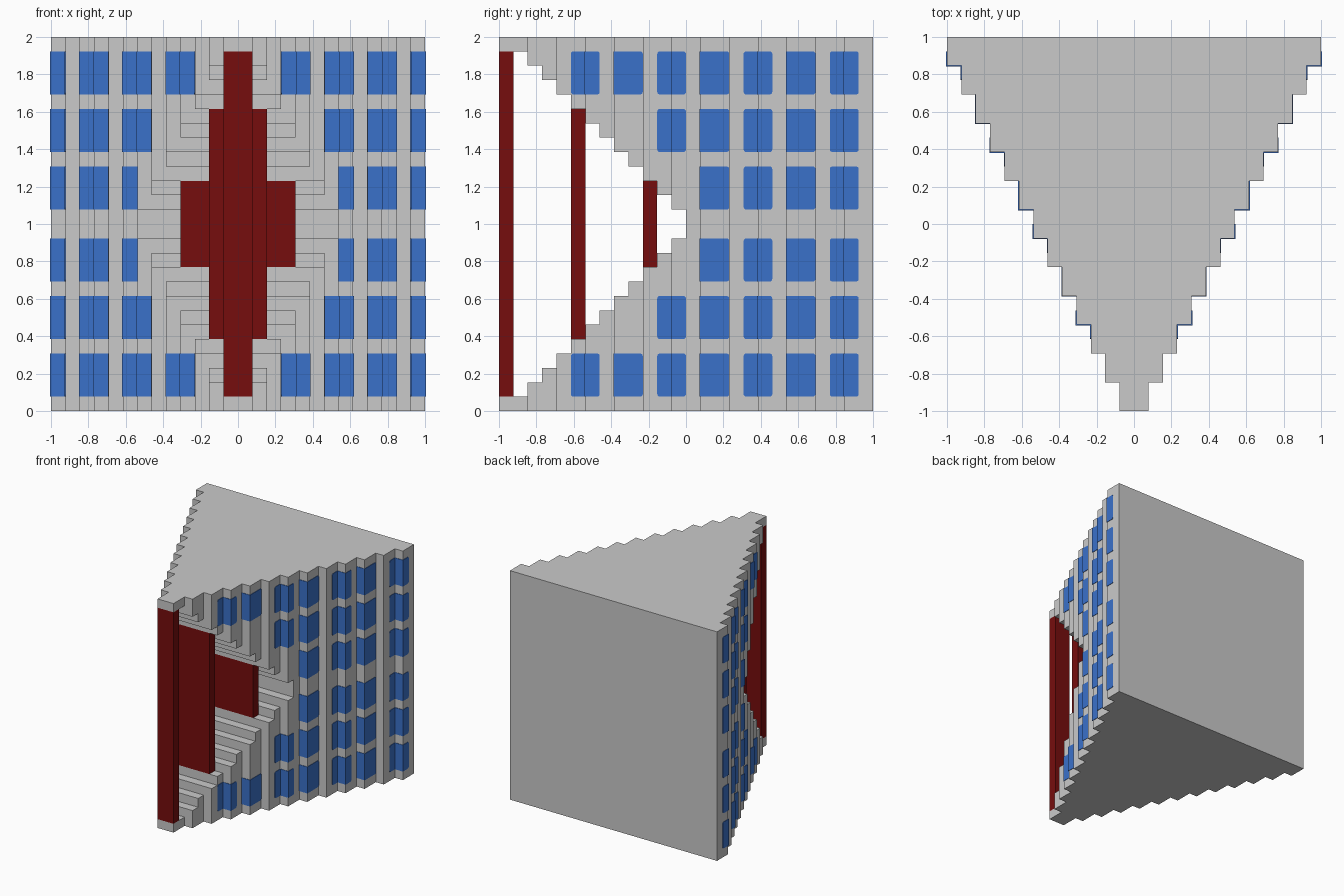
import bpy, bmesh, math
from mathutils import Vector

if "Cube" in bpy.data.objects:
    bpy.data.objects.remove(bpy.data.objects["Cube"])

U = 2 / 26          # grid module: the whole block is 26 modules
E = 0.004           # thickness of the window plates


def material(name, rgb):
    m = bpy.data.materials.new(name)
    m.diffuse_color = (*rgb, 1)
    m.use_nodes = True
    m.node_tree.nodes["Principled BSDF"].inputs["Base Color"].default_value = m.diffuse_color
    return m


GREY = material("concrete grey", (0.59, 0.59, 0.59))
BLUE = material("window blue", (0.042, 0.165, 0.59))
RED = material("dark red", (0.18, 0.004, 0.004))


def to_object(name, bm, mat):
    bmesh.ops.recalc_face_normals(bm, faces=bm.faces)
    me = bpy.data.meshes.new(name)
    bm.to_mesh(me)
    bm.free()
    me.materials.append(mat)
    ob = bpy.data.objects.new(name, me)
    bpy.context.collection.objects.link(ob)
    return ob


def prism(bm, points, offset):
    """Extrude a closed 3D outline along an offset vector."""
    face = bm.faces.new([bm.verts.new(p) for p in points])
    ext = bmesh.ops.extrude_face_region(bm, geom=[face])["geom"]
    bmesh.ops.translate(bm, vec=Vector(offset),
                        verts=[g for g in ext if isinstance(g, bmesh.types.BMVert)])


# Tower body: stepped triangular plan, 13 steps of two modules depth
bm = bmesh.new()
right = []
for k in range(1, 14):
    right += [(k * U, (2 * k - 15) * U), (k * U, (2 * k - 13) * U)]
plan = right + [(-x, y) for x, y in reversed(right)]
prism(bm, [(x, y, 0) for x, y in plan], (0, 0, 2))
body = to_object("tower_body", bm, GREY)

# Stepped V notch cut through the front half
bm = bmesh.new()
upper = [(-14 * U, 12 * U)]
for j in range(1, 13):
    y0 = -14 if j == 1 else j - 13
    if j > 1:
        upper.append((y0 * U, (13 - j) * U))
    upper.append(((j - 12) * U, (13 - j) * U))
profile = upper + [(y, -z) for y, z in reversed(upper)]
prism(bm, [(-1.2, y, 1 + z) for y, z in profile], (2.4, 0, 0))
cutter = to_object("notch_cutter", bm, GREY)
cutter.hide_render = True

mod = body.modifiers.new("notch", "BOOLEAN")
mod.operation = "DIFFERENCE"
mod.solver = "EXACT"
mod.object = cutter
bpy.context.view_layer.objects.active = body
body.select_set(True)
bpy.ops.object.modifier_apply(modifier=mod.name)
bpy.data.objects.remove(cutter)


# Three upright panels standing inside the notch
def panel(name, y, half_width, half_height):
    bm = bmesh.new()
    w, h = half_width * U, half_height * U
    prism(bm, [(-w, y * U, 1 - h), (w, y * U, 1 - h),
               (w, y * U, 1 + h), (-w, y * U, 1 + h)], (0, U, 0))
    to_object(name, bm, RED)


panel("front_panel", -13, 1, 12)
panel("middle_panel", -8, 2, 8)
panel("inner_panel", -3, 4, 3)


# Window plates wrapping the steps, with rounded outer corners
def outline(a, b, z0, z1, round_a=False, round_b=False, r=0.014):
    pts = []
    for u, z, su, sz, rnd, start in ((a, z0, 1, 1, round_a, 180), (b, z0, -1, 1, round_b, 270),
                                     (b, z1, -1, -1, round_b, 0), (a, z1, 1, -1, round_a, 90)):
        if not rnd:
            pts.append((u, z))
            continue
        for i in range(4):
            t = math.radians(start + 30 * i)
            pts.append((u + su * r + r * math.cos(t), z + sz * r + r * math.sin(t)))
    return pts


def side_piece(bm, sx, k, y0, y1, z0, z1, **rnd):
    pts = outline(y0, y1, z0, z1, **rnd)
    prism(bm, [(sx * (k * U - E), y, z) for y, z in pts], (sx * 2 * E, 0, 0))


def front_piece(bm, sx, k, z0, z1):
    y = (2 * k - 15) * U
    pts = outline((k - 1) * U, k * U, z0, z1)
    prism(bm, [(sx * x, y - E, z) for x, z in pts], (0, 2 * E, 0))


bm = bmesh.new()
# lower module of each row above mid height, and first window start along y
for low, first in ((1, 1), (5, -2), (9, -8)):
    for up in (1, -1):
        za, zb = sorted((1 + up * low * U, 1 + up * (low + 3) * U))
        for start in range(first, 11, 3):
            for sx in (1, -1):
                if start % 2:       # window fills one whole step
                    k = (start + 15) // 2
                    front_piece(bm, sx, k, za, zb)
                    side_piece(bm, sx, k, start * U - E, (start + 2) * U, za, zb, round_b=True)
                else:               # window wraps across two steps
                    k = (start + 14) // 2
                    mid = (start + 1) * U
                    side_piece(bm, sx, k, start * U, mid, za, zb, round_a=True)
                    front_piece(bm, sx, k + 1, za, zb)
                    side_piece(bm, sx, k + 1, mid - E, mid + U, za, zb, round_b=True)
to_object("windows", bm, BLUE)
